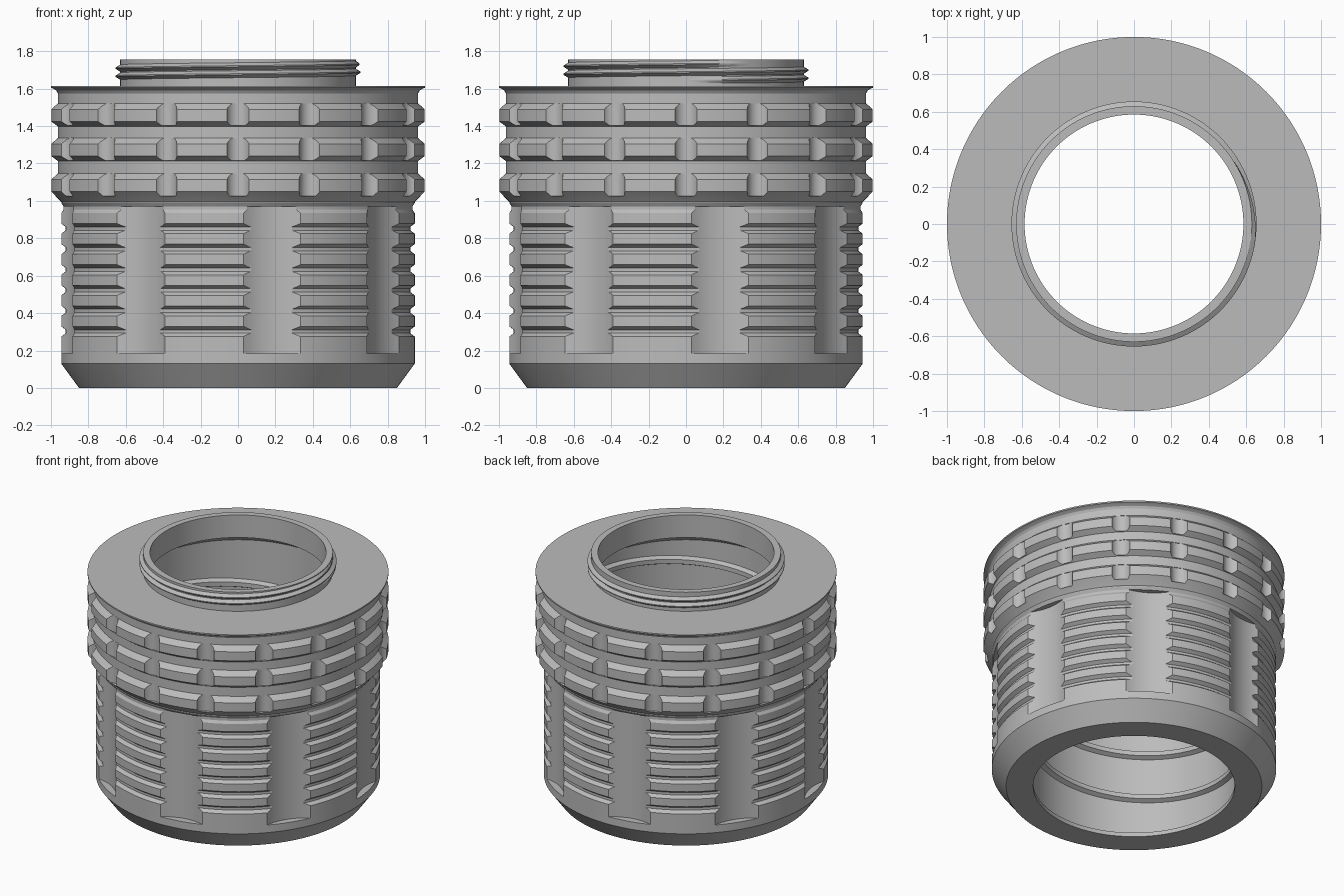
import bpy, bmesh, math
from math import cos, sin, tau, radians
from mathutils import Matrix

cube = bpy.data.objects.get("Cube")
if cube:
    bpy.data.objects.remove(cube, do_unlink=True)

grey = bpy.data.materials.new("mid_grey")
grey.use_nodes = True
COLOUR = (0.5, 0.5, 0.5, 1)
grey.diffuse_color = COLOUR
grey.node_tree.nodes["Principled BSDF"].inputs["Base Color"].default_value = COLOUR


def make_object(name, bm):
    bmesh.ops.recalc_face_normals(bm, faces=bm.faces)
    mesh = bpy.data.meshes.new(name)
    bm.to_mesh(mesh)
    bm.free()
    mesh.materials.append(grey)
    obj = bpy.data.objects.new(name, mesh)
    bpy.context.collection.objects.link(obj)
    return obj


def select_only(obj):
    bpy.ops.object.select_all(action='DESELECT')
    obj.select_set(True)
    bpy.context.view_layer.objects.active = obj


def smooth(obj):
    select_only(obj)
    bpy.ops.object.shade_smooth_by_angle(angle=radians(20))


def lathe(name, profile, steps=192):
    """Revolve a closed (radius, z) outline into a solid ring."""
    bm = bmesh.new()
    verts = [bm.verts.new((r, 0, z)) for r, z in profile]
    edges = [bm.edges.new((v, verts[i - 1])) for i, v in enumerate(verts)]
    bmesh.ops.spin(bm, geom=verts + edges, cent=(0, 0, 0), axis=(0, 0, 1),
                   angle=tau, steps=steps, use_merge=True)
    bmesh.ops.remove_doubles(bm, verts=bm.verts, dist=1e-5)
    return make_object(name, bm)


def helix(name, root, crest, half_width, flat, pitch, z_start, turns, steps=96):
    """Sweep a trapezoid thread section up a right-handed helix, with faded ends."""
    bm = bmesh.new()
    count = int(turns * steps)
    rows = []
    for i in range(count + 1):
        angle = tau * i / steps
        z = z_start + pitch * i / steps
        fade = min(1, 0.05 + i / 12, 0.05 + (count - i) / 12)
        tip = root + (crest - root) * fade
        section = ((root, -half_width), (tip, -flat), (tip, flat), (root, half_width))
        rows.append([bm.verts.new((r * cos(angle), r * sin(angle), z + dz))
                     for r, dz in section])
    for a, b in zip(rows, rows[1:]):
        for k in range(4):
            bm.faces.new((a[k], a[k - 1], b[k - 1], b[k]))
    bm.faces.new(rows[0])
    bm.faces.new(rows[-1])
    smooth(make_object(name, bm))


def carve(obj, count, offset, distance, radius, spans):
    """Cut evenly spaced vertical scallops over each (bottom, top) span."""
    bm = bmesh.new()
    for low, high in spans:
        for i in range(count):
            place = (Matrix.Rotation(offset + tau * i / count, 4, 'Z')
                     @ Matrix.Translation((distance, 0, (low + high) / 2)))
            bmesh.ops.create_cone(bm, cap_ends=True, segments=64, radius1=radius,
                                  radius2=radius, depth=high - low, matrix=place)
    cutter = make_object("scallop_cutter", bm)
    cutter.hide_render = True
    select_only(obj)
    mod = obj.modifiers.new("scallops", 'BOOLEAN')
    mod.operation = 'DIFFERENCE'
    mod.solver = 'EXACT'
    mod.object = cutter
    bpy.ops.object.modifier_apply(modifier=mod.name)
    bpy.data.objects.remove(cutter, do_unlink=True)


BORE, GRIP, WAIST = 0.70, 0.945, 0.963

# Lower grip: bevelled foot, ribbed wall and eight wide flutes
profile = [(0.67, 0), (0.85, 0), (GRIP, 0.13), (GRIP, 0.175)]
for i in range(7):
    z = 0.302 + 0.11 * i
    depth = 0.024 if i < 6 else 0.012
    profile += [(GRIP, z - 0.027), (GRIP - depth, z - 0.009),
                (GRIP - depth, z + 0.009), (GRIP, z + 0.027)]
profile += [(GRIP, 0.995), (BORE, 0.995), (BORE, 0.03), (0.67, 0.03)]
lower_grip = lathe("lower_grip", profile)
carve(lower_grip, 8, radians(11.25), 1.235, 0.34, [(0.185, 0.97)])
smooth(lower_grip)

# Upper collar: three bevelled rings with sixteen scallops each, and a top flange
RINGS = (1.085, 1.275, 1.46)
profile = [(BORE, 0.975), (0.93, 0.975), (GRIP, 0.995)]
for i, z in enumerate(RINGS):
    if i:
        profile.append((WAIST, z - 0.062))
    profile += [(1.0, z - 0.036), (1.0, z + 0.03), (WAIST, z + 0.062)]
profile += [(WAIST, 1.575), (0.972, 1.59), (0.987, 1.6), (1.0, 1.605), (1.0, 1.615),
            (0.6, 1.615), (0.585, 1.6), (BORE, 1.52)]
collar = lathe("collar", profile)
carve(collar, 16, 0, 1.02, 0.063, [(z - 0.058, z + 0.062) for z in RINGS])
smooth(collar)

# Threaded neck
smooth(lathe("neck", [(0.585, 1.59), (0.63, 1.59), (0.63, 1.755), (0.585, 1.755)]))
helix("neck_thread", 0.628, 0.655, 0.02, 0.003, 0.043, 1.645, 2.1)

# Coarse thread inside the bore
helix("bore_thread", 0.702, 0.67, 0.032, 0.016, 0.33, 0.1, 4.2)
